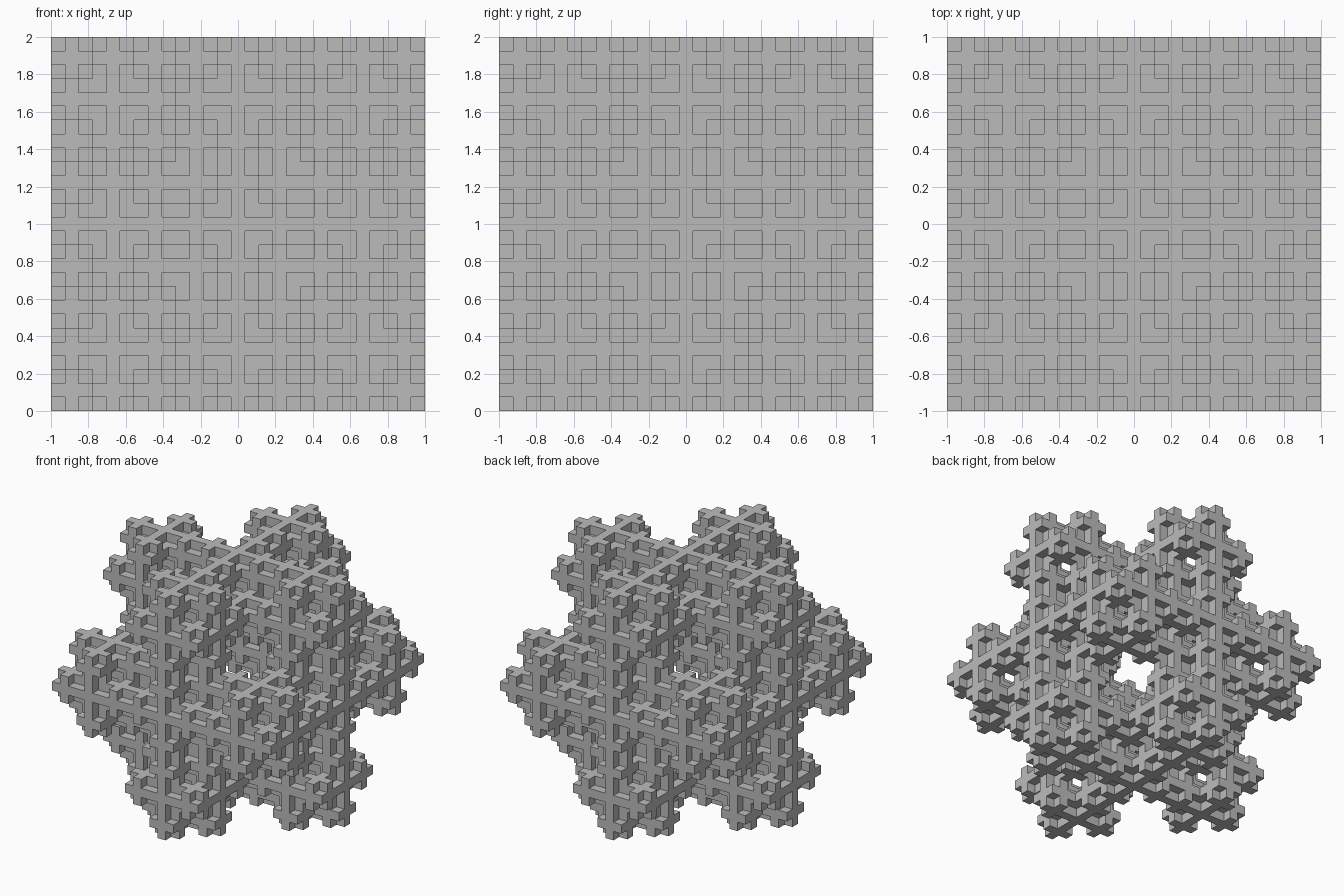
import bpy, bmesh
from itertools import product
from mathutils import Vector

cube = bpy.data.objects.get("Cube")
if cube:
    bpy.data.objects.remove(cube, do_unlink=True)

LEVELS = 3
GRID = 3 ** LEVELS
SIZE = 2 / GRID


def kept(cell):
    """Drop the eight corners and the centre of a 3 x 3 x 3 block."""
    middles = sum(c == 1 for c in cell)
    return middles in (1, 2)


pattern = [c for c in product(range(3), repeat=3) if kept(c)]

# Recursive subdivision into small solid cells
cells = {(0, 0, 0)}
for level in range(LEVELS):
    cells = {tuple(3 * a + b for a, b in zip(cell, part))
             for cell in cells for part in pattern}

# Outer skin: a square wherever a solid cell borders an empty one
bm = bmesh.new()
verts = {}


def corner(p):
    if p not in verts:
        x, y, z = (c * SIZE for c in p)
        verts[p] = bm.verts.new(Vector((x - 1, y - 1, z)))
    return verts[p]


for cell in sorted(cells):
    for axis, side in product(range(3), (0, 1)):
        neighbour = list(cell)
        neighbour[axis] += 2 * side - 1
        if tuple(neighbour) in cells:
            continue
        u, v = (axis + 1) % 3, (axis + 2) % 3
        loop = []
        for du, dv in ((0, 0), (1, 0), (1, 1), (0, 1)):
            p = list(cell)
            p[axis] += side
            p[u] += du
            p[v] += dv
            loop.append(corner(tuple(p)))
        bm.faces.new(loop if side else loop[::-1])

mesh = bpy.data.meshes.new("fractal_snowflake")
bm.to_mesh(mesh)
bm.free()

# Plain grey material
grey = bpy.data.materials.new("plain grey")
grey.use_nodes = True
colour = (0.5, 0.5, 0.5, 1)
grey.diffuse_color = colour
grey.node_tree.nodes["Principled BSDF"].inputs["Base Color"].default_value = colour
mesh.materials.append(grey)

snowflake = bpy.data.objects.new("fractal_snowflake", mesh)
bpy.context.collection.objects.link(snowflake)
